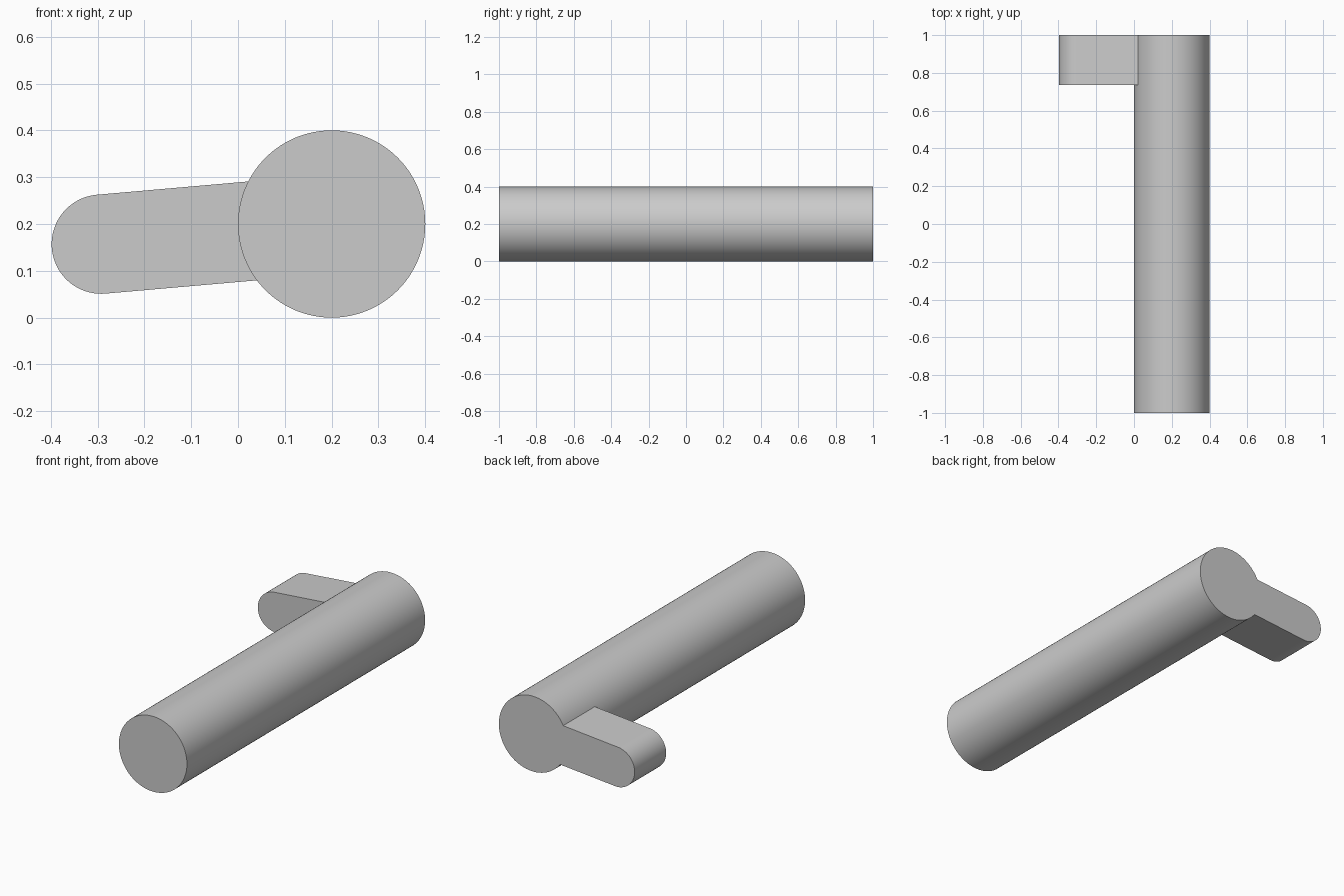
import bpy
import bmesh
import math

cube = bpy.data.objects.get("Cube")
if cube:
    bpy.data.objects.remove(cube, do_unlink=True)

TUBE_X, TUBE_Z, TUBE_R = 0.2, 0.2, 0.2
ARM_R, ARM_LEN = 0.106, 0.494
TILT = math.radians(5)

grey = bpy.data.materials.new("plain grey")
grey.use_nodes = True
grey.diffuse_color = (0.6, 0.6, 0.6, 1)
grey.node_tree.nodes["Principled BSDF"].inputs["Base Color"].default_value = (0.6, 0.6, 0.6, 1)


def extrude_profile(name, points, y0, y1):
    """Solid made by extruding an outline in the xz plane along y."""
    bm = bmesh.new()
    face = bm.faces.new([bm.verts.new((x, y0, z)) for x, z in points])
    ext = bmesh.ops.extrude_face_region(bm, geom=[face], use_keep_orig=True)
    verts = [v for v in ext["geom"] if isinstance(v, bmesh.types.BMVert)]
    bmesh.ops.translate(bm, vec=(0, y1 - y0, 0), verts=verts)
    bmesh.ops.recalc_face_normals(bm, faces=bm.faces)
    mesh = bpy.data.meshes.new(name)
    bm.to_mesh(mesh)
    bm.free()
    mesh.materials.append(grey)
    obj = bpy.data.objects.new(name, mesh)
    bpy.context.collection.objects.link(obj)
    return obj


def arc(cx, cz, r, start, sweep, steps):
    return [(cx + r * math.cos(start + sweep * i / steps),
             cz + r * math.sin(start + sweep * i / steps)) for i in range(steps + 1)]


# Long round bar
bar = extrude_profile("round_bar", arc(TUBE_X, TUBE_Z, TUBE_R, 0, math.tau, 128)[:-1], -1, 1)

# Round-ended arm, pointing sideways from the bar's axis and tilted slightly down
tip_x = TUBE_X - ARM_LEN * math.cos(TILT)
tip_z = TUBE_Z - ARM_LEN * math.sin(TILT)
outline = arc(tip_x, tip_z, ARM_R, math.pi / 2 + TILT, math.pi, 48)
for side in (-1, 1):
    outline.append((TUBE_X - side * ARM_R * math.sin(TILT),
                    TUBE_Z + side * ARM_R * math.cos(TILT)))
arm = extrude_profile("side_arm", outline, 0.735, 1)

# Fuse the arm into the bar
union = bar.modifiers.new("fuse_arm", 'BOOLEAN')
union.operation = 'UNION'
union.solver = 'EXACT'
union.object = arm
bpy.ops.object.select_all(action='DESELECT')
bar.select_set(True)
bpy.context.view_layer.objects.active = bar
bpy.ops.object.modifier_apply(modifier=union.name)
bpy.data.objects.remove(arm, do_unlink=True)
bar.name = "bar_with_side_arm"

bpy.ops.object.shade_smooth_by_angle(angle=math.radians(30))
